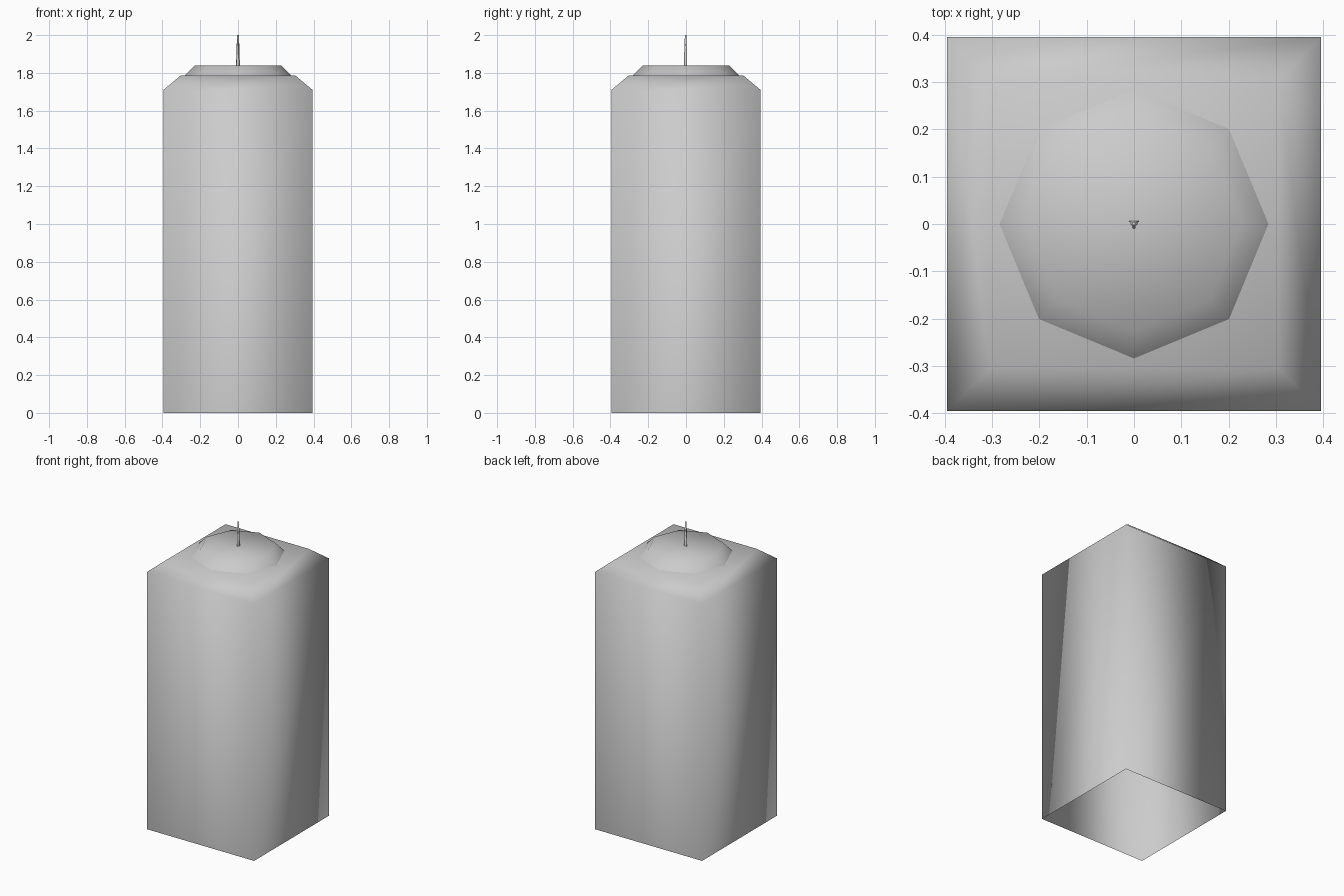
import bpy
import math

default = bpy.data.objects.get("Cube")
if default:
    bpy.data.objects.remove(default, do_unlink=True)

# Single wax grey
wax = bpy.data.materials.new("wax_grey")
wax.use_nodes = True
GREY = (0.6, 0.6, 0.6, 1)
wax.diffuse_color = GREY
wax.node_tree.nodes["Principled BSDF"].inputs["Base Color"].default_value = GREY


def loft(name, sides, rings, turn=0.0):
    """Smooth regular prism from (radius, z) rings: open below, capped on top."""
    verts, faces = [], []
    for radius, z in rings:
        for i in range(sides):
            a = turn + math.tau * i / sides
            verts.append((radius * math.cos(a), radius * math.sin(a), z))
    for r in range(len(rings) - 1):
        for i in range(sides):
            j = (i + 1) % sides
            low, high = r * sides, (r + 1) * sides
            faces.append((low + i, low + j, high + j, high + i))
    top = (len(rings) - 1) * sides
    faces.append(tuple(range(top, top + sides)))
    mesh = bpy.data.meshes.new(name)
    mesh.from_pydata(verts, [], faces)
    mesh.materials.append(wax)
    mesh.shade_smooth()
    obj = bpy.data.objects.new(name, mesh)
    bpy.context.collection.objects.link(obj)
    return obj


# Square pillar with chamfered shoulder
corner = math.sqrt(2)
loft("candle_body", 4,
     [(0.395 * corner, 0), (0.395 * corner, 1.71), (0.305 * corner, 1.785)],
     math.pi / 4)

# Low octagonal wax mound
loft("wax_mound", 8, [(0.287, 1.782), (0.227, 1.84)])

# Thin tapered three-sided wick
loft("wick", 3, [(0.012, 1.835), (0.006, 2.0)], -math.pi / 2)
